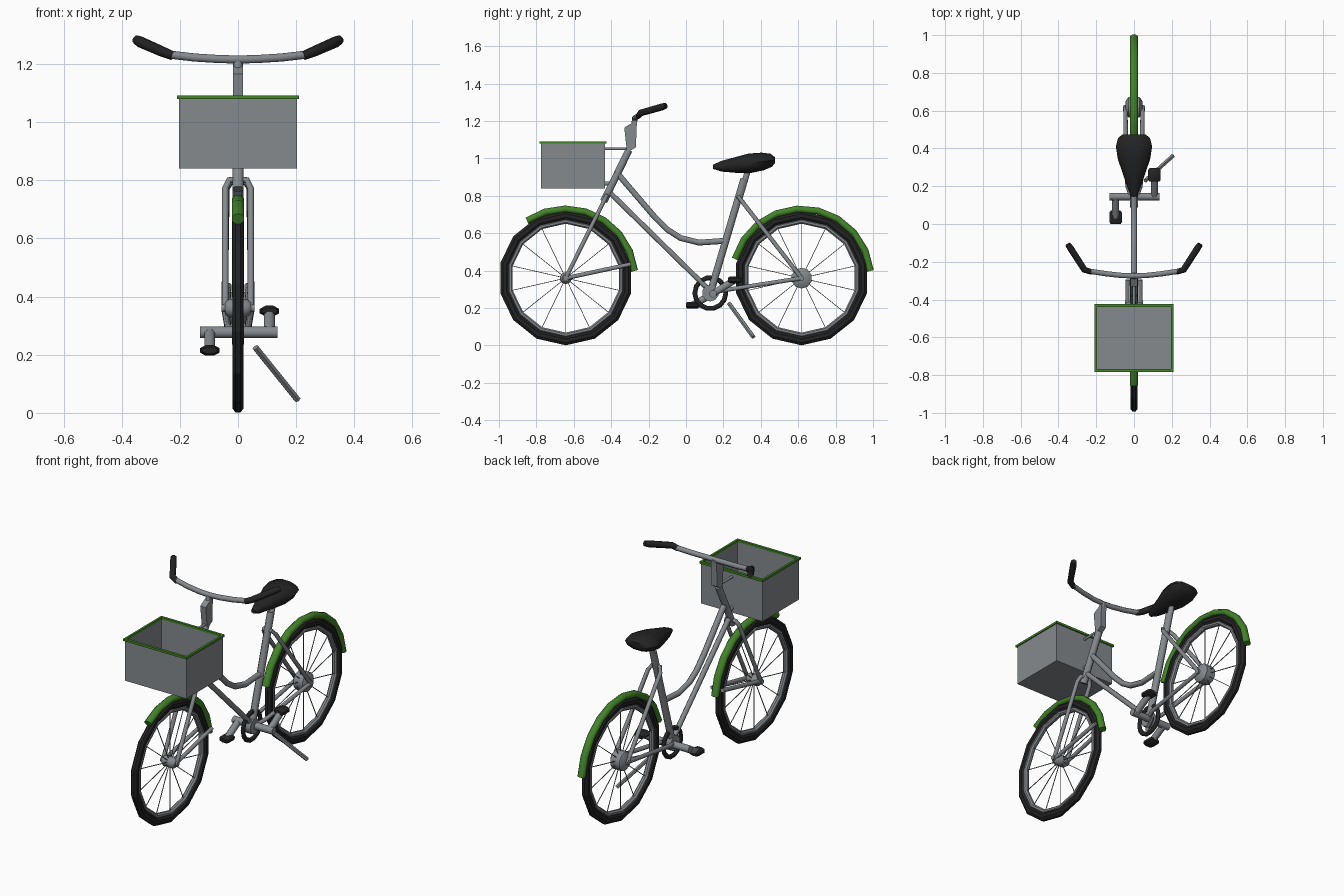
import bpy, bmesh
from math import sin, cos, pi, radians
from mathutils import Vector

if "Cube" in bpy.data.objects:
    bpy.data.objects.remove(bpy.data.objects["Cube"])


def material(name, rgb):
    m = bpy.data.materials.new(name)
    m.use_nodes = True
    m.diffuse_color = (*rgb, 1)
    bsdf = m.node_tree.nodes["Principled BSDF"]
    bsdf.inputs["Base Color"].default_value = (*rgb, 1)
    bsdf.inputs["Roughness"].default_value = 0.6
    return m


GREY = material("metal grey", (0.24, 0.255, 0.27))
BLACK = material("rubber black", (0.017, 0.017, 0.018))
GREEN = material("leaf green", (0.055, 0.23, 0.022))
X, Z = Vector((1, 0, 0)), Vector((0, 0, 1))


def finish(name, bm, mat, smooth=True):
    bmesh.ops.recalc_face_normals(bm, faces=bm.faces)
    mesh = bpy.data.meshes.new(name)
    bm.to_mesh(mesh)
    bm.free()
    mesh.materials.append(mat)
    if smooth:
        mesh.shade_smooth()
        mesh.set_sharp_from_angle(angle=radians(50))
    ob = bpy.data.objects.new(name, mesh)
    bpy.context.collection.objects.link(ob)
    return ob


def sweep(bm, path, radii, ref=X, sides=8, closed=False):
    """Sweep an elliptical section; radii is r, or a list of (across, along ref)."""
    pts = [Vector(p) for p in path]
    n = len(pts)
    if not isinstance(radii, list):
        radii = [(radii, radii)] * n
    rings = []
    for i, p in enumerate(pts):
        a = pts[(i - 1) % n] if closed or i > 0 else p
        b = pts[(i + 1) % n] if closed or i < n - 1 else p
        t = (b - a).normalized()
        u = ref.cross(t).normalized()
        v = t.cross(u)
        ru, rv = radii[i]
        ring = []
        for k in range(sides):
            w = 2 * pi * (k + 0.5) / sides
            ring.append(bm.verts.new(p + u * ru * cos(w) + v * rv * sin(w)))
        rings.append(ring)
    for i in range(n if closed else n - 1):
        a, b = rings[i], rings[(i + 1) % n]
        for k in range(sides):
            j = (k + 1) % sides
            bm.faces.new((a[k], a[j], b[j], b[k]))
    if not closed:
        bm.faces.new(rings[0])
        bm.faces.new(rings[-1])


def tube(name, path, r, mat=GREY, ref=X, sides=8, closed=False, smooth=True):
    bm = bmesh.new()
    sweep(bm, path, r, ref, sides, closed)
    return finish(name, bm, mat, smooth)


def mirrored(path, s):
    return [(s * x, y, z) for x, y, z in path]


def arc(cy, cz, r, start, end, n):
    """Points on a circle in the side plane, angles in degrees."""
    out = []
    for i in range(n):
        a = radians(start + (end - start) * i / (n - 1))
        out.append((0, cy + r * cos(a), cz + r * sin(a)))
    return out


# Wheels with tyre, rim, spokes and hub
FRONT, REAR, AXLE, SEG = -0.643, 0.618, 0.36, 14
for name, cy, hub_r in (("front", FRONT, 0.032), ("rear", REAR, 0.056)):
    def circle(r):
        return arc(cy, AXLE, r, 90, 450, SEG + 1)[:-1]
    tube(name + "_tyre", circle(0.335), [(0.026, 0.021)] * SEG, BLACK,
         closed=True, smooth=False)
    tube(name + "_rim", circle(0.304), [(0.014, 0.016)] * SEG, GREY,
         closed=True, smooth=False)
    bm = bmesh.new()
    for p in circle(0.3):
        sweep(bm, [(0, cy, AXLE), p], 0.0025, sides=4)
    finish(name + "_spokes", bm, GREY, False)
    tube(name + "_hub", [(x, cy, AXLE) for x in (-0.045, -0.03, 0.03, 0.045)],
         [(hub_r * k, hub_r * k) for k in (0.6, 1, 1, 0.6)], ref=Z, sides=10)
    tube(name + "_axle", [(-0.056, cy, AXLE), (0.056, cy, AXLE)], 0.014, ref=Z)

# Mudguards
for name, cy, start in (("front", FRONT, 124), ("rear", REAR, 164)):
    n = 8 if name == "front" else 10
    tube(name + "_mudguard", arc(cy, AXLE, 0.37, start, 6, n),
         [(0.02, 0.023)] * n, GREEN)

# Frame
CRANK = (0, 0.13, 0.28)
tube("head_tube", [(0, -0.305, 1.045), (0, -0.44, 0.77)], 0.021)
tube("down_tube", [(0, -0.415, 0.825), (0, 0.11, 0.31)], 0.015)
tube("curved_top_tube", [(0, -0.375, 0.93), (0, -0.29, 0.83), (0, -0.17, 0.69),
                         (0, -0.1, 0.62), (0, -0.03, 0.575), (0, 0.07, 0.55),
                         (0, 0.215, 0.56)], 0.017)
tube("seat_tube", [CRANK, (0, 0.31, 0.89)], 0.021)
tube("seat_post", [(0, 0.285, 0.78), (0, 0.335, 0.95)], 0.017)

# Paired stays and fork legs
pairs = {
    "fork_leg": [(0.044, FRONT, AXLE), (0.044, -0.44, 0.77),
                 (0.03, -0.425, 0.8), (0, -0.425, 0.8)],
    "mudguard_stay": [(0.04, FRONT, AXLE), (0.033, -0.295, 0.435)],
    "seat_stay": [(0.046, REAR, AXLE), (0.04, 0.3, 0.77),
                  (0.025, 0.28, 0.795), (0, 0.28, 0.795)],
    "chain_stay": [(0.046, REAR, AXLE), (0.035, 0.2, 0.295), (0.01, 0.13, 0.28)],
}
for name, path in pairs.items():
    for side, s in (("left", 1), ("right", -1)):
        tube(side + "_" + name, mirrored(path, s), 0.012,
             ref=Vector((0, 1, -0.5)) if len(path) == 4 else X)

# Crank, chainring and pedals
tube("chainring", arc(CRANK[1], CRANK[2], 0.083, 0, 360, 15)[:-1],
     [(0.014, 0.012)] * 14, BLACK, closed=True)
tube("chainring_hub", [(-0.02, *CRANK[1:]), (0.02, *CRANK[1:])], 0.045, ref=Z, sides=10)
tube("crank_spindle", [(-0.13, 0.145, 0.277), (0.135, 0.145, 0.277)], 0.021, ref=Z)
for side, s, y, z, x in (("left", 1, 0.26, 0.35, 0.108), ("right", -1, 0.035, 0.215, 0.097)):
    tube(side + "_crank_arm", [(s * x, 0.145, 0.277), (s * x, y, z)], 0.02)
    tube(side + "_pedal", [(s * x, y - 0.036, z), (s * x, y - 0.025, z),
                           (s * x, y + 0.025, z), (s * x, y + 0.036, z)],
         [(0.012, 0.028), (0.02, 0.036), (0.02, 0.036), (0.012, 0.028)], BLACK)

# Kickstand
tube("kickstand", [(0.06, 0.23, 0.225), (0.205, 0.36, 0.045)], 0.012, ref=Z, sides=6)

# Stem and handlebar
bm = bmesh.new()
outline = [(-0.33, 1.165), (-0.262, 1.205), (-0.268, 1.06), (-0.315, 1.03)]
for x in (-0.018, 0.018):
    bm.faces.new([bm.verts.new((x, y, z)) for y, z in outline])
bmesh.ops.bridge_loops(bm, edges=bm.edges[:])
finish("stem", bm, GREY, False)
tube("stem_clamp", [(0, -0.28, 1.17), (0, -0.272, 1.22)], 0.016)
half = [(0.07, -0.272, 1.217), (0.15, -0.263, 1.222), (0.235, -0.25, 1.232)]
tube("handlebar", mirrored(half[::-1], -1) + [(0, -0.275, 1.215)] + half, 0.015, ref=Z)
grip = [(0.225, -0.254, 1.228), (0.262, -0.243, 1.243), (0.335, -0.13, 1.275),
        (0.35, -0.108, 1.283)]
for side, s in (("left", 1), ("right", -1)):
    tube(side + "_grip", mirrored(grip, s),
         [(0.016, 0.016), (0.018, 0.018), (0.019, 0.019), (0.016, 0.016)], BLACK, ref=Z)

# Saddle lofted from nose to tail: y, z, half height, half width
saddle = [(0.145, 0.955, 0.012, 0.015), (0.19, 0.958, 0.03, 0.034),
          (0.27, 0.965, 0.045, 0.06), (0.34, 0.974, 0.055, 0.085),
          (0.41, 0.984, 0.05, 0.096), (0.455, 0.99, 0.037, 0.085),
          (0.475, 0.99, 0.018, 0.06)]
tube("saddle", [(0, y, z) for y, z, _, _ in saddle],
     [(h, w) for _, _, h, w in saddle], BLACK, sides=10)

# Basket, open at the top, with a coloured rim and brackets
W, Y0, Y1, BOTTOM, TOP = 0.203, -0.776, -0.432, 0.84, 1.085
bm = bmesh.new()
bmesh.ops.create_cube(bm, size=1)
for v in bm.verts:
    v.co = (2 * W * v.co.x, (Y0 + Y1) / 2 + (Y1 - Y0) * v.co.y,
            (BOTTOM + TOP) / 2 + (TOP - BOTTOM) * v.co.z)
bm.normal_update()
bmesh.ops.delete(bm, geom=[f for f in bm.faces if f.normal.z > 0.5], context="FACES_ONLY")
basket = finish("basket", bm, GREY, False)
wall = basket.modifiers.new("wall", "SOLIDIFY")
wall.thickness = 0.006
tube("basket_rim", [(-W, Y0, TOP), (W, Y0, TOP), (W, Y1, TOP), (-W, Y1, TOP)],
     [(0.014, 0.009)] * 4, GREEN, ref=Z, sides=4, closed=True, smooth=False)
tube("upper_basket_bracket", [(0, Y1, 1.052), (0, -0.31, 1.052)], 0.008)
tube("lower_basket_bracket", [(0, Y1, 0.866), (0, -0.39, 0.866)], 0.012)
